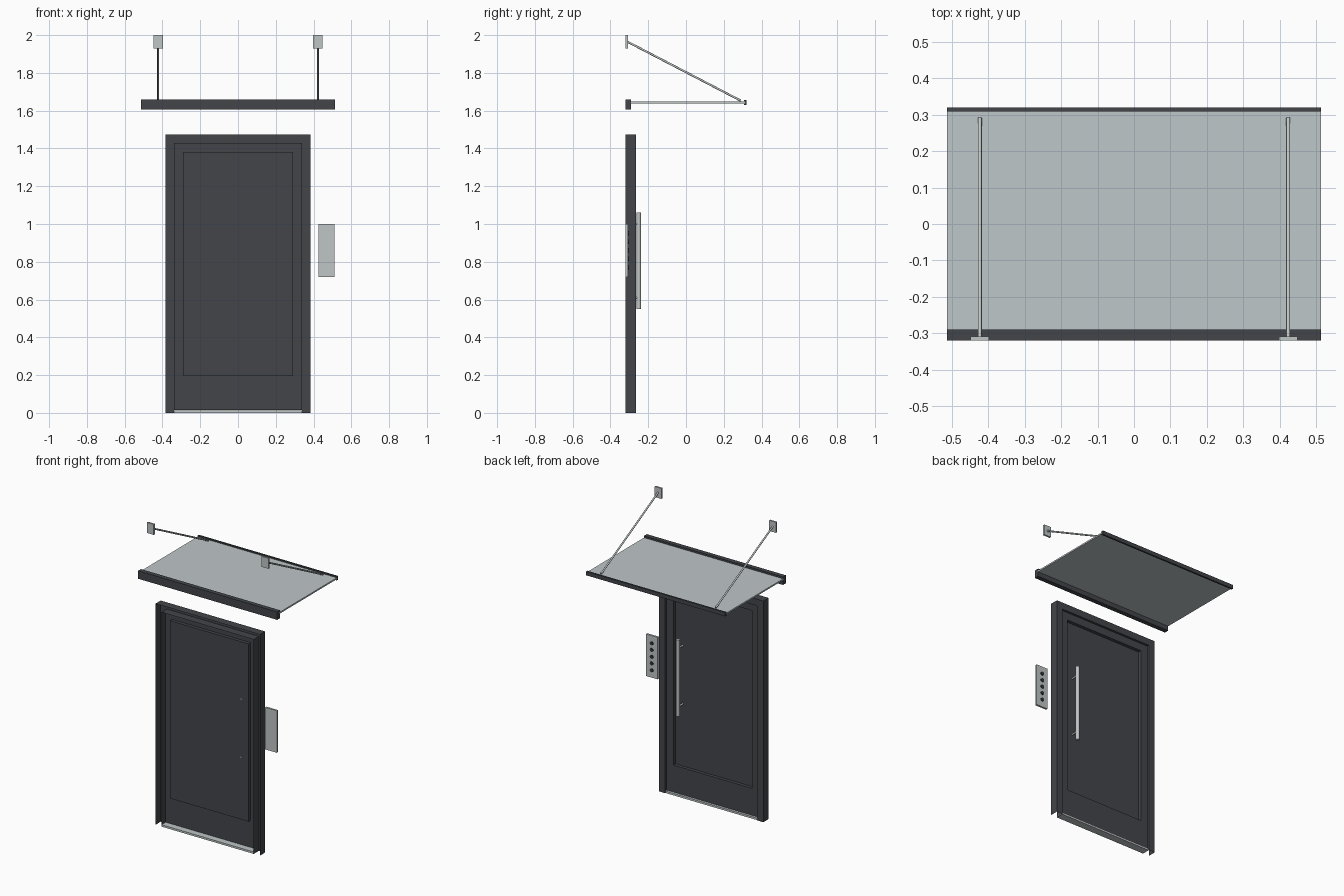
import bpy, bmesh
from mathutils import Vector

if "Cube" in bpy.data.objects:
    bpy.data.objects.remove(bpy.data.objects["Cube"])


def material(name, rgb):
    m = bpy.data.materials.new(name)
    m.diffuse_color = (*rgb, 1)
    m.use_nodes = True
    m.node_tree.nodes["Principled BSDF"].inputs["Base Color"].default_value = m.diffuse_color
    return m


DARK = material("anthracite", (0.055, 0.06, 0.068))
STEEL = material("brushed_steel", (0.52, 0.56, 0.56))
GLASS = material("frosted_glass", (0.52, 0.57, 0.58))
BLACK = material("button_black", (0.03, 0.033, 0.037))


def finish(name, bm, mat):
    me = bpy.data.meshes.new(name)
    bm.to_mesh(me)
    bm.free()
    me.materials.append(mat)
    ob = bpy.data.objects.new(name, me)
    bpy.context.collection.objects.link(ob)
    return ob


def box(name, x, y, z, mat):
    bm = bmesh.new()
    bmesh.ops.create_cube(bm, size=1)
    for v in bm.verts:
        v.co = [lo + (c + 0.5) * (hi - lo) for c, (lo, hi) in zip(v.co, (x, y, z))]
    return finish(name, bm, mat)


def rod(name, a, b, radius, mat, sides=16):
    a, b = Vector(a), Vector(b)
    bm = bmesh.new()
    bmesh.ops.create_cone(bm, cap_ends=True, segments=sides, radius1=radius,
                          radius2=radius, depth=(b - a).length)
    rot = (b - a).to_track_quat('Z', 'Y')
    for v in bm.verts:
        v.co = rot @ v.co + (a + b) / 2
    for f in bm.faces:
        f.smooth = len(f.verts) == 4
    for e in bm.edges:
        e.smooth = all(len(f.verts) == 4 for f in e.link_faces)
    return finish(name, bm, mat)


def nested(name, rings, mat, closed):
    """Bridge upright rectangles given as (half width, bottom, top, y)."""
    bm = bmesh.new()
    loops = [[bm.verts.new(p) for p in
              ((-w, y, b), (-w, y, t), (w, y, t), (w, y, b))]
             for w, b, t, y in rings]
    for p, q in zip(loops, loops[1:]):
        for i in range(4 if closed else 3):
            j = (i + 1) % 4
            bm.faces.new((p[i], p[j], q[j], q[i]))
    if closed:
        bm.faces.new(loops[-1])
    return finish(name, bm, mat)


# Door frame: folded channel, open towards the wall
nested("door_frame", [(0.385, 0, 1.475, -0.32), (0.385, 0, 1.475, -0.265),
                      (0.34, 0, 1.43, -0.265), (0.34, 0, 1.43, -0.32)], DARK, False)
# Door leaf with sunken panel
nested("door_leaf", [(0.34, 0.015, 1.43, -0.28), (0.29, 0.195, 1.38, -0.28),
                     (0.29, 0.195, 1.38, -0.302)], DARK, True)
box("threshold", (-0.34, 0.34), (-0.32, -0.268), (0, 0.013), STEEL)

# Pull handle
rod("handle_bar", (0.235, -0.25, 0.55), (0.235, -0.25, 1.06), 0.012, STEEL, 20)
for z in (0.61, 1.0):
    rod("handle_standoff", (0.235, -0.302, z), (0.235, -0.25, z), 0.006, STEEL, 12)

# Intercom plate and buttons
box("intercom_plate", (0.425, 0.51), (-0.32, -0.307), (0.72, 1.0), STEEL)
for i in range(5):
    z = 0.77 + 0.045 * i
    rod("intercom_button", (0.4675, -0.31, z), (0.4675, -0.302, z), 0.012, BLACK)

# Canopy
box("canopy_wall_beam", (-0.513, 0.513), (-0.32, -0.29), (1.607, 1.66), DARK)
box("canopy_glass", (-0.513, 0.513), (-0.295, 0.312), (1.638, 1.648), GLASS)
box("canopy_front_rail", (-0.513, 0.513), (0.308, 0.32), (1.63, 1.656), DARK)
for x in (-0.423, 0.423):
    box("wall_plate", (x - 0.025, x + 0.025), (-0.32, -0.308), (1.93, 2.0), STEEL)
    rod("tie_rod", (x, -0.312, 1.966), (x, 0.29, 1.653), 0.0055, STEEL, 12)
